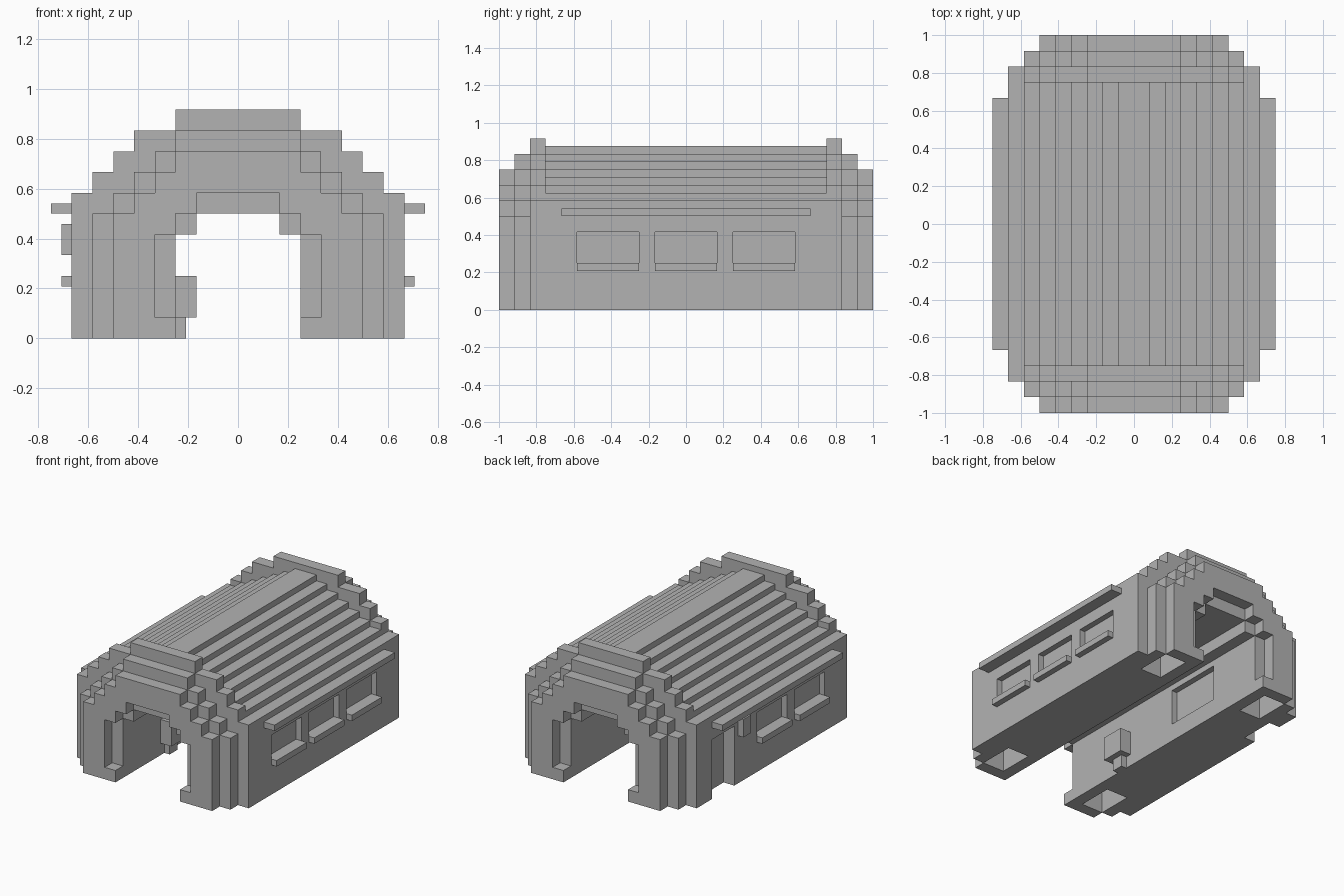
import bpy

U = 1 / 12  # building module

old = bpy.data.objects.get("Cube")
if old:
    bpy.data.objects.remove(old, do_unlink=True)

stone = bpy.data.materials.new("plain_grey")
stone.use_nodes = True
GREY = (0.45, 0.45, 0.45, 1)
stone.diffuse_color = GREY
stone.node_tree.nodes["Principled BSDF"].inputs["Base Color"].default_value = GREY


def make(name, verts, faces):
    mesh = bpy.data.meshes.new(name)
    mesh.from_pydata([tuple(c * U for c in v) for v in verts], [], faces)
    mesh.materials.append(stone)
    obj = bpy.data.objects.new(name, mesh)
    bpy.context.collection.objects.link(obj)
    return obj


def prism(name, outline, y0, y1):
    """Extrude an (x, z) outline, counter-clockwise from the front, along y."""
    n = len(outline)
    verts = [(x, y, z) for y in (y0, y1) for x, z in outline]
    faces = [tuple(range(n)), tuple(range(2 * n - 1, n - 1, -1))]
    faces += [(i, i + n, (i + 1) % n + n, (i + 1) % n) for i in range(n)]
    return make(name, verts, faces)


def box(name, x, y, z):
    a, b = sorted(x)
    return prism(name, [(a, z[0]), (b, z[0]), (b, z[1]), (a, z[1])], *y)


def stairs(steps):
    """Turn (half width, top) steps, highest first, into a right-hand edge going up."""
    path = [(steps[-1][0], 0)]
    for i in range(len(steps) - 1, -1, -1):
        path.append(steps[i])
        if i:
            path.append((steps[i - 1][0], steps[i][1]))
    return path


def arch(name, steps, inner, y0, y1):
    """Symmetrical arch from outer steps and the right-hand edge of its opening."""
    outer = stairs(steps)
    mirror = lambda path: [(-x, z) for x, z in reversed(path)]
    return prism(name, outer + mirror(outer) + inner + mirror(inner), y0, y1)


def carve(obj, cutters):
    """Subtract the cutter boxes and keep the result as plain mesh."""
    for c in cutters:
        mod = obj.modifiers.new("cut", "BOOLEAN")
        mod.operation = "DIFFERENCE"
        mod.solver = "EXACT"
        mod.object = c
        c.hide_render = True
    bpy.context.view_layer.update()
    result = bpy.data.meshes.new_from_object(
        obj.evaluated_get(bpy.context.evaluated_depsgraph_get()))
    obj.modifiers.clear()
    obj.data = result


# Edges of the passage and of the wider end openings
def opening(path):
    return [(-x, z) for x, z in path]


passage = opening([(3, 0), (3, 5), (2, 5), (2, 6)])
doorway = opening([(3, 0), (3, 1), (4, 1), (4, 5), (3, 5), (3, 6), (2, 6), (2, 7)])

# Main body with stepped roof
roof_steps = [(1 + i, 10.5 - i / 2) for i in range(8)]
body = arch("walls_and_roof", roof_steps, passage, -9, 9)

# Three nested arches at each end
inner_steps = [(3, 11), (5, 10), (6, 9), (7, 8), (8, 7)]
middle_steps = [(3, 10), (4, 9), (5, 8), (6, 7), (7, 6)]
outer_steps = [(3, 9), (4, 8), (5, 7), (6, 6)]
carved = [body]
for end, s in (("front", -1), ("back", 1)):
    for label, steps, hole, near in (("inner", inner_steps, passage, 9),
                                     ("middle", middle_steps, passage, 10),
                                     ("outer", outer_steps, doorway, 11)):
        y0, y1 = sorted((s * near, s * (near + 1)))
        part = arch(f"{end}_{label}_arch", steps, hole, y0, y1)
        if label != "outer":
            carved.append(part)

# Hollow column bases, open underneath
pits = []
for sx in (-1, 1):
    for sy in (-1, 1):
        pits.append(box("column_hollow_cutter", (sx * 4, sx * 6),
                        sorted((sy * 7.99, sy * 11)), (-1, 5)))

# Window recesses, side door and inner niche
recesses = []
windows = [(1, -5), (1, 0), (1, 5), (-1, -5), (-1, 0)]
for side, y in windows:
    recesses.append(box("window_cutter", (side * 7.5, side * 9), (y - 2, y + 2), (3, 5)))
    box("window_sill", (side * 7.5, side * 8.5), (y - 2, y + 2), (2.5, 3))
recesses.append(box("side_door_cutter", (-9, -7), (5, 8), (-1, 5)))
recesses.append(box("niche_cutter", (-3.5, -2.5), (1, 6), (1.5, 4.5)))

carve(body, pits + recesses)
for part in carved[1:]:
    carve(part, pits)
for cutter in pits + recesses:
    bpy.data.objects.remove(cutter, do_unlink=True)

# Eaves, side lamp and the fixture inside the passage
for label, s in (("left", 1), ("right", -1)):
    box(f"{label}_eave", (s * 8, s * 9), (-8, 8), (6, 6.5))
box("side_lamp", (-8.5, -8), (3.5, 4.5), (4, 5.5))
box("passage_fixture", (-3, -2), (-6, -4), (1, 3))
box("passage_fixture_stem", (-3, -2.5), (-5.5, -4.5), (0, 1))
